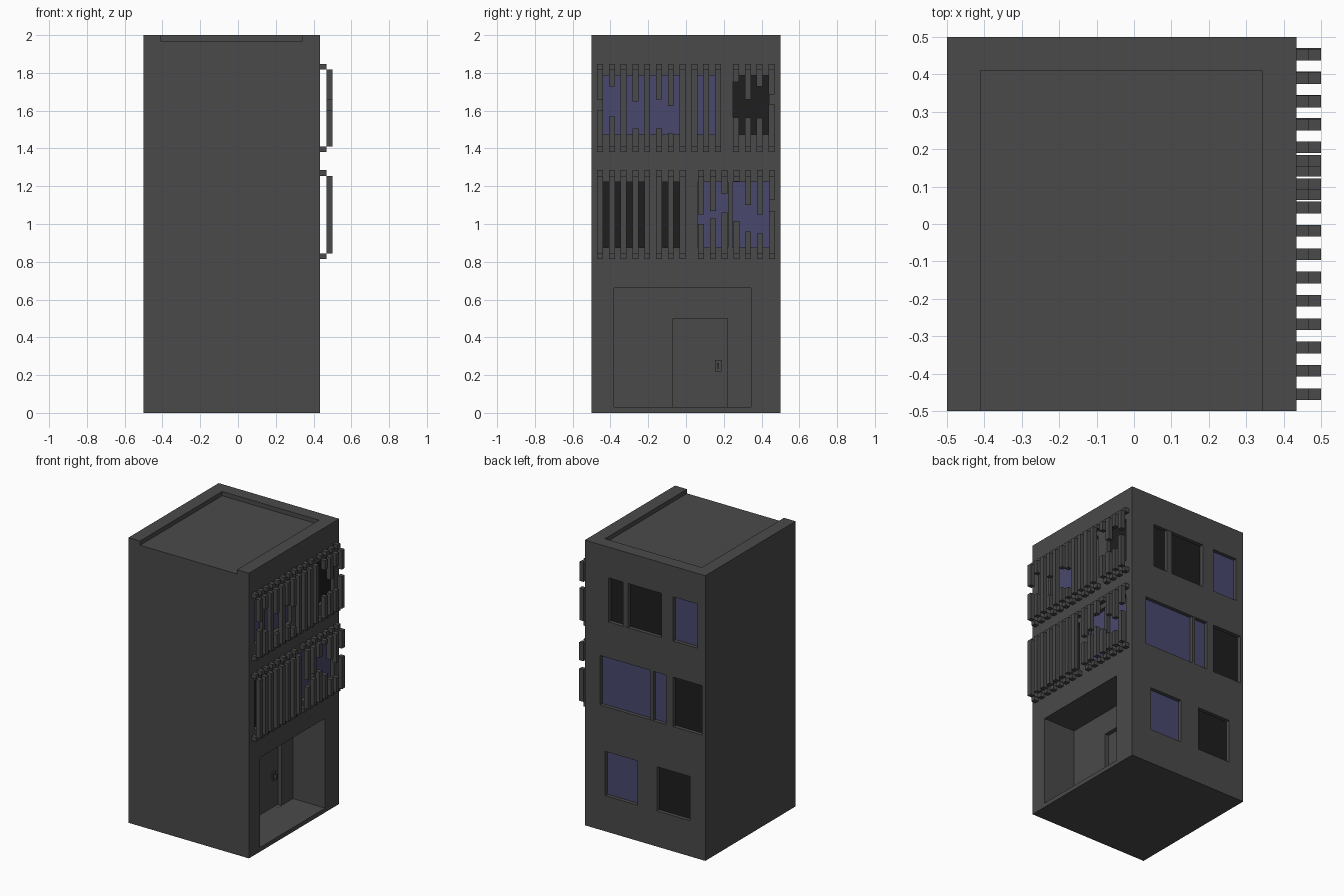
import bpy, bmesh
from mathutils import Vector

if "Cube" in bpy.data.objects:
    bpy.data.objects.remove(bpy.data.objects["Cube"])


def material(name, rgb):
    m = bpy.data.materials.new(name)
    m.diffuse_color = (*rgb, 1.0)
    m.use_nodes = True
    m.node_tree.nodes["Principled BSDF"].inputs["Base Color"].default_value = m.diffuse_color
    return m


GREY = material("grey concrete", (0.068, 0.068, 0.068))
DARK = material("dark glass", (0.013, 0.013, 0.013))
BLUE = material("blue violet glass", (0.066, 0.066, 0.155))


def boxes(name, spans, mat):
    """One object from boxes given as (x0, x1, y0, y1, z0, z1)."""
    bm = bmesh.new()
    for x0, x1, y0, y1, z0, z1 in spans:
        lo, hi = Vector((x0, y0, z0)), Vector((x1, y1, z1))
        for v in bmesh.ops.create_cube(bm, size=1)["verts"]:
            v.co = Vector(((lo[i] + hi[i]) / 2 + v.co[i] * (hi[i] - lo[i]) for i in range(3)))
    mesh = bpy.data.meshes.new(name)
    bm.to_mesh(mesh)
    bm.free()
    mesh.materials.append(mat)
    ob = bpy.data.objects.new(name, mesh)
    bpy.context.collection.objects.link(ob)
    return ob


WALL_X, WALL_Y, DEPTH = 0.435, 0.5, 0.03

# Tower body
body = boxes("tower_body", [(-0.5, WALL_X, -0.5, WALL_Y, 0, 2)], GREY)


def cut(*span):
    cutter = boxes("cutter", [span], GREY)
    cutter.hide_render = True
    mod = body.modifiers.new("cut", "BOOLEAN")
    mod.operation, mod.solver, mod.object = "DIFFERENCE", "EXACT", cutter
    bpy.context.view_layer.objects.active = body
    bpy.ops.object.modifier_apply(modifier=mod.name)
    bpy.data.objects.remove(cutter)


# Roof terrace open to the front, entrance porch and door recess
cut(-0.41, 0.342, -0.6, 0.41, 1.97, 2.1)
cut(0.185, 0.6, -0.38, 0.345, 0.03, 0.66)
cut(0.155, 0.25, -0.07, 0.22, 0.0301, 0.50)

# Door handle: plate and pull
boxes("door_handle", [(0.154, 0.165, 0.153, 0.187, 0.22, 0.28),
                      (0.165, 0.185, 0.165, 0.175, 0.235, 0.265)], GREY)

# Windows: side, span along wall, z span, glass, mullion span
LOW, MID, TOP = (0.25, 0.56), (0.875, 1.222), (1.475, 1.785)
windows = [
    ("back", (-0.16, 0.25), TOP, DARK, (0.10, 0.14)),
    ("back", (-0.44, -0.25), TOP, BLUE, None),
    ("back", (-0.195, 0.317), MID, BLUE, (-0.096, -0.073)),
    ("back", (-0.475, -0.25), MID, DARK, None),
    ("back", (0.025, 0.277), LOW, BLUE, None),
    ("back", (-0.38, -0.125), LOW, DARK, None),
    ("right", (-0.44, -0.03), TOP, BLUE, (-0.345, -0.32)),
    ("right", (0.06, 0.155), TOP, BLUE, None),
    ("right", (0.25, 0.44), TOP, DARK, None),
    ("right", (-0.44, -0.03), MID, DARK, (-0.215, -0.14)),
    ("right", (0.06, 0.44), MID, BLUE, (0.222, 0.245)),
]
for i, (side, (a, b), (z0, z1), glass, mullion) in enumerate(windows):
    def place(u0, u1, d0, d1):
        if side == "back":
            return (u0, u1, WALL_Y + d0, WALL_Y + d1, z0, z1)
        return (WALL_X + d0, WALL_X + d1, u0, u1, z0, z1)
    cut(*place(a, b, -DEPTH, 0.1))
    boxes(f"{side}_window_glass_{i}", [place(a, b, -DEPTH - 0.002, -DEPTH + 0.004)], glass)
    if mullion:
        boxes(f"{side}_window_mullion_{i}", [place(*mullion, -DEPTH, -0.002)], GREY)

# Louvre screens: slats on brackets, some slats broken by a gap
PITCH, HALF = 0.0624, 0.0156


def louvre(name, groups, z0, z1, gaps):
    spans = []
    centres = [start + PITCH * k for start, n in groups for k in range(n)]
    for i, y in enumerate(centres):
        y0, y1 = y - HALF, y + HALF
        for zb in (z0, z1 - 0.03):
            spans.append((WALL_X, 0.468, y0, y1, zb, zb + 0.03))
        lo, hi = z0 + 0.03, z1 - 0.03
        pieces = [(lo, gaps[i][0]), (gaps[i][1], hi)] if i in gaps else [(lo, hi)]
        spans += [(0.468, 0.5, y0, y1, a, b) for a, b in pieces]
    boxes(name, spans, GREY)


louvre("upper_louvre", [(-0.455, 11), (0.265, 4)], 1.38, 1.848, {
    0: (1.60, 1.66), 1: (1.568, 1.727), 3: (1.505, 1.648), 5: (1.505, 1.658),
    6: (1.478, 1.626), 11: (1.563, 1.753), 12: (1.565, 1.66), 13: (1.56, 1.727),
    14: (1.635, 1.685)})
louvre("lower_louvre", [(-0.455, 8), (0.08, 7)], 0.815, 1.285, {
    8: (1.00, 1.05), 9: (1.03, 1.07), 10: (1.06, 1.16), 11: (1.015, 1.225),
    12: (0.96, 1.10), 13: (0.95, 1.05), 14: (1.07, 1.13)})
